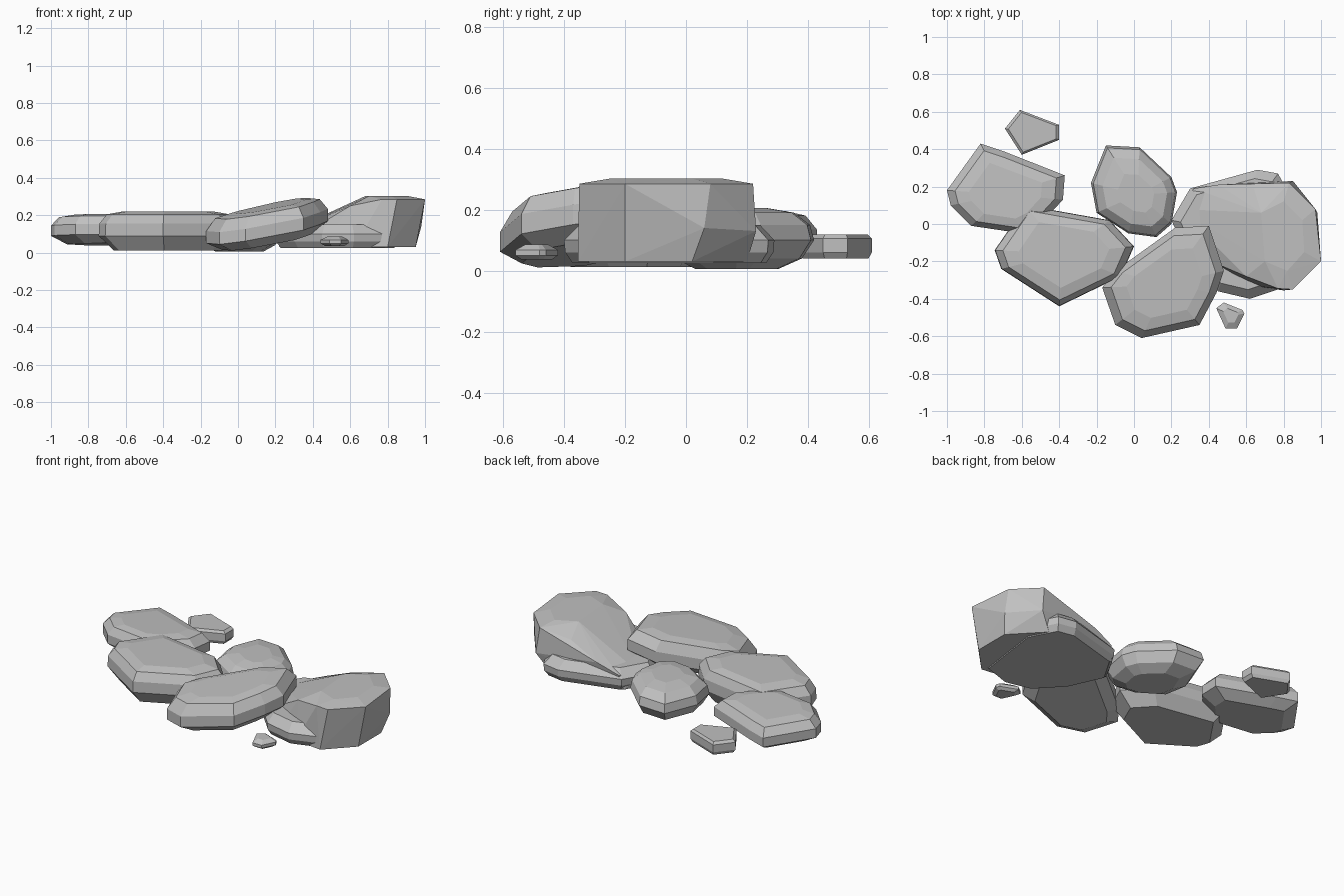
import bpy
import bmesh
from math import radians
from mathutils import Vector

default_cube = bpy.data.objects.get("Cube")
if default_cube:
    bpy.data.objects.remove(default_cube, do_unlink=True)

# One plain stone colour shared by every rock
stone = bpy.data.materials.new("stone_grey")
stone.use_nodes = True
stone_colour = (0.53, 0.53, 0.53, 1)
stone.diffuse_color = stone_colour
stone.node_tree.nodes["Principled BSDF"].inputs["Base Color"].default_value = stone_colour


def hull_object(name, points):
    """Wrap a faceted convex stone around a cloud of points."""
    bm = bmesh.new()
    for point in points:
        bm.verts.new(point)
    hull = bmesh.ops.convex_hull(bm, input=bm.verts[:])
    loose = {g for g in hull["geom_interior"] + hull["geom_unused"]
             if isinstance(g, bmesh.types.BMVert) and g.is_valid}
    bmesh.ops.delete(bm, geom=list(loose), context="VERTS")
    bmesh.ops.dissolve_limit(bm, angle_limit=radians(1),
                             verts=bm.verts[:], edges=bm.edges[:])
    bmesh.ops.recalc_face_normals(bm, faces=bm.faces[:])
    mesh = bpy.data.meshes.new(name)
    bm.to_mesh(mesh)
    bm.free()
    mesh.materials.append(stone)
    rock = bpy.data.objects.new(name, mesh)
    bpy.context.collection.objects.link(rock)


def layered_rock(name, outline, layers, tilt=(0, 0)):
    """Stack scaled copies of an outline; layers are (height, scale)."""
    corners = [Vector(corner) for corner in outline]
    centre = sum(corners, Vector((0, 0))) / len(corners)
    slope = Vector(tilt)
    points = []
    for height, scale in layers:
        for corner in corners:
            offset = (corner - centre) * scale
            flat = centre + offset
            points.append((flat.x, flat.y, height + slope.dot(offset)))
    hull_object(name, points)


# Flat slabs on the left
layered_rock(
    "left_rock",
    [(-1, .18), (-.82, .43), (-.7, .39), (-.37, .26), (-.38, .13),
     (-.5, 0), (-.6, -.05), (-.87, -.01), (-.98, .1)],
    [(.045, .72), (.09, 1), (.145, 1), (.19, .86), (.202, .62)],
    tilt=(0, -.04))

layered_rock(
    "middle_left_rock",
    [(-.745, -.14), (-.58, .1), (-.13, .02), (0, -.12),
     (-.07, -.28), (-.4, -.44), (-.71, -.24)],
    [(.012, .78), (.09, 1), (.155, .99), (.205, .88), (.22, .65)])

# Rounded stone at the back
layered_rock(
    "back_rock",
    [(-.23, .22), (-.15, .42), (.03, .41), (.2, .25), (.23, .17),
     (.2, 0), (.12, -.07), (-.03, -.05), (-.2, .06)],
    [(.005, .55), (.04, .85), (.1, 1), (.15, .95), (.19, .75), (.205, .42)])

# Slab leaning up towards the right
layered_rock(
    "leaning_front_rock",
    [(-.17, -.34), (-.1, -.54), (.04, -.61), (.35, -.54), (.44, -.37),
     (.48, -.25), (.4, -.01), (.22, -.02), (-.1, -.25)],
    [(.06, .75), (.11, 1), (.175, 1), (.235, .86), (.248, .62)],
    tilt=(.17, .09))

# Tall wedge on the right: high crown, left flank sloping down to the ground
crown = [(.83, .22), (.97, .08), (1, -.2), (.85, -.35), (.77, -.345)]
shoulder = [(.64, .19, .25), (.6, -.28, .25)]
flank = [(.24, .08, .1), (.32, .19, .12), (.45, .21, .17), (.46, -.22, .165)]
skirt = [(.98, .06, .14), (.85, .23, .13)]
foot = [(.22, .02), (.3, .17), (.78, .2), (.95, .02), (.95, -.2),
        (.8, -.355), (.62, -.33), (.45, -.25)]
dome = [(.68, .06), (.8, .12), (.9, .02), (.91, -.15), (.82, -.25), (.7, -.2)]
hull_object(
    "right_rock",
    [(x, y, .285) for x, y in crown] + [(x, y, .302) for x, y in dome]
    + shoulder + flank + skirt + [(x, y, .03) for x, y in foot])

# Low ledge around the foot of the wedge
layered_rock(
    "right_ledge",
    [(.2, .02), (.3, .19), (.66, .29), (.77, .27), (.86, .1),
     (.8, -.34), (.62, -.4), (.45, -.36), (.3, -.2)],
    [(.025, .92), (.06, .99), (.1, 1), (.15, .86)])

# Small loose stones
layered_rock(
    "small_front_stone",
    [(.44, -.45), (.48, -.42), (.58, -.46), (.59, -.48), (.55, -.56), (.49, -.56)],
    [(.036, .7), (.05, 1), (.068, 1), (.085, .55)])

layered_rock(
    "small_back_stone",
    [(-.69, .51), (-.61, .61), (-.4, .53), (-.4, .45), (-.6, .37)],
    [(.04, .9), (.06, 1), (.105, 1), (.119, .88)])
